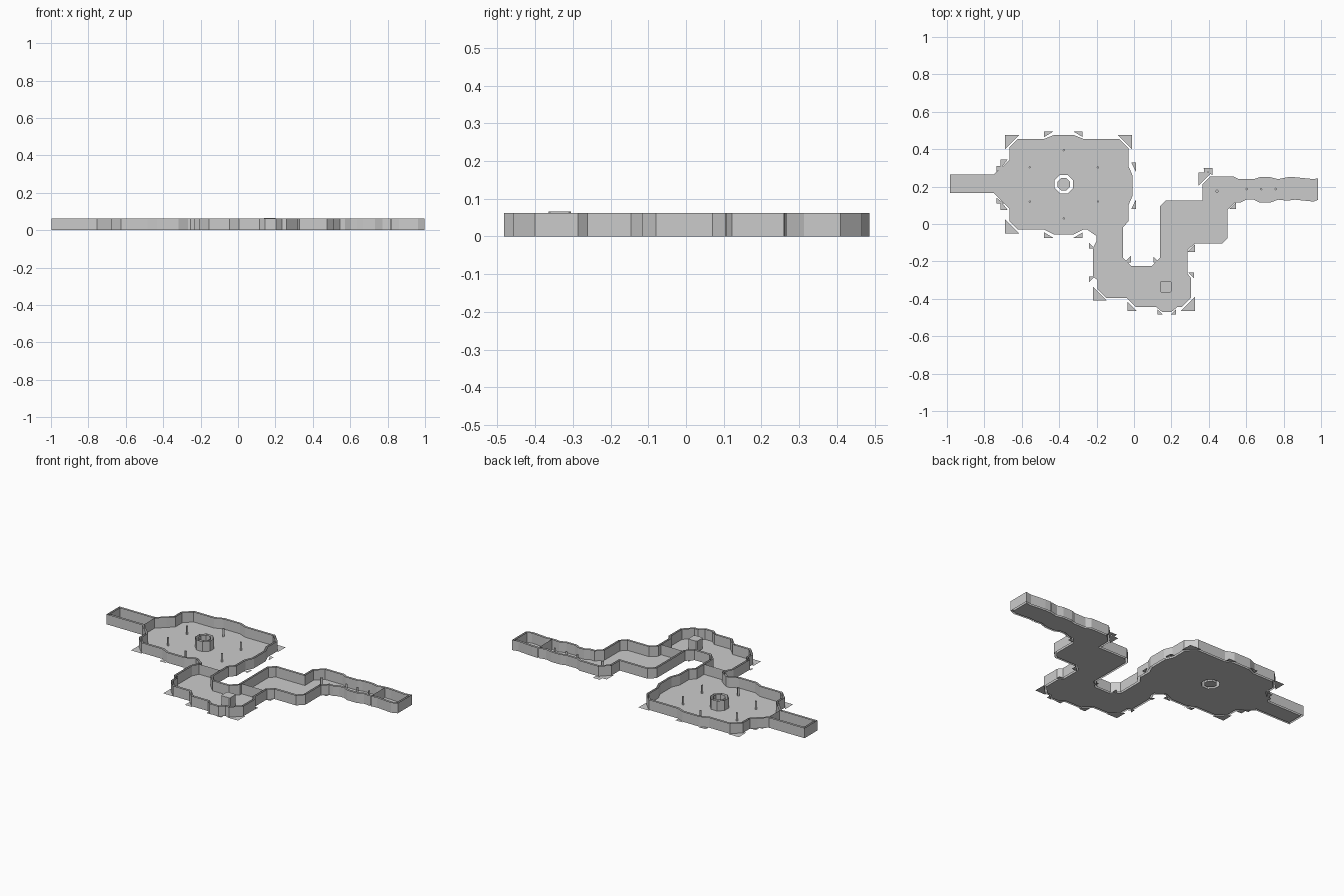
import bpy, bmesh, math
from mathutils import Vector

H = 0.062      # wall height
GAP = 0.012    # spacing between inner and outer wall skins


def make_object(name, bm):
    me = bpy.data.meshes.new(name)
    bm.to_mesh(me)
    bm.free()
    ob = bpy.data.objects.new(name, me)
    bpy.context.collection.objects.link(ob)
    return ob


def ribbon(bm, pts, closed=False, h=H):
    """Vertical strip standing on a plan path."""
    lo = [bm.verts.new((x, y, 0)) for x, y in pts]
    hi = [bm.verts.new((x, y, h)) for x, y in pts]
    n = len(pts)
    for i in range(n if closed else n - 1):
        j = (i + 1) % n
        bm.faces.new((lo[j], lo[i], hi[i], hi[j]))


def offset(pts, d):
    """Shift an open path to its right-hand (outer) side."""
    out = []
    for i, p in enumerate(pts):
        p = Vector(p)
        ns = []
        for a, b in ((i - 1, i), (i, i + 1)):
            if a >= 0 and b < len(pts):
                t = (Vector(pts[b]) - Vector(pts[a])).normalized()
                ns.append(Vector((t.y, -t.x)))
        n = (ns[0] + ns[-1]).normalized()
        out.append(tuple(p + n * d / max(0.5, n.dot(ns[0]))))
    return out


def ngon(cx, cy, r, n, rot):
    return [(cx + r * math.cos(rot + k * math.tau / n),
             cy + r * math.sin(rot + k * math.tau / n)) for k in range(n)]


def room(name, paths, hole=None):
    # floor, with an optional opening under a pillar
    bm = bmesh.new()
    for loop in [sum(paths, [])] + ([hole] if hole else []):
        vs = [bm.verts.new((x, y, 0)) for x, y in loop]
        for i in range(len(vs)):
            bm.edges.new((vs[i - 1], vs[i]))
    bmesh.ops.triangle_fill(bm, edges=bm.edges[:], use_beauty=True, normal=(0, 0, 1))
    make_object(name + "_floor", bm)
    # double-skinned walls
    bm = bmesh.new()
    for p in paths:
        ribbon(bm, p)
        ribbon(bm, offset(p, GAP))
    make_object(name + "_walls", bm)


# Wall paths run counter-clockwise; gaps between paths are doorways
octagon = ngon(-0.375, 0.213, 0.054, 8, math.pi / 8)
square = [(0.14, -0.36), (0.145, -0.365), (0.195, -0.365), (0.2, -0.36),
          (0.2, -0.31), (0.195, -0.305), (0.145, -0.305), (0.14, -0.31)]

room("west_corridor", [[(-.75, .265), (-.985, .265), (-.985, .165), (-.75, .165)]])
room("great_hall", [
    [(-.75, .165), (-.70, .115), (-.665, .08), (-.665, .015), (-.62, -.03), (-.48, -.03),
     (-.43, -.055), (-.32, -.055), (-.27, -.03), (-.25, -.03), (-.2, -.065), (-.2, -.09)],
    [(-.06, -.09), (-.06, -.02), (-.03, .015), (-.03, .10), (-.008, .15), (-.008, .26),
     (-.03, .31), (-.03, .405), (-.08, .455), (-.27, .455), (-.32, .475), (-.43, .475),
     (-.48, .455), (-.62, .455), (-.665, .41), (-.665, .345), (-.70, .31), (-.75, .265)]],
    octagon)
room("south_chamber", [
    [(-.2, -.09), (-.22, -.13), (-.22, -.28), (-.195, -.30), (-.195, -.35), (-.15, -.395),
     (-.04, -.395), (.01, -.445), (.12, -.445), (.15, -.47), (.2, -.47), (.23, -.445),
     (.255, -.445), (.305, -.395), (.305, -.29), (.285, -.265), (.285, -.165)],
    [(.14, -.165), (.14, -.18), (.095, -.225), (-.015, -.225), (-.06, -.18), (-.06, -.09)]])
room("east_passage", [
    [(.285, -.165), (.285, -.14), (.325, -.105), (.47, -.105), (.5, -.075), (.5, .075),
     (.54, .115), (.57, .115), (.60, .13), (.64, .13), (.67, .115), (.73, .115),
     (.77, .13), (.82, .125)],
    [(.82, .25), (.77, .24), (.73, .25), (.67, .25), (.64, .24), (.56, .24), (.53, .255),
     (.41, .255), (.365, .21), (.365, .125), (.17, .125), (.14, .095), (.14, -.165)]])
room("east_end", [[(.82, .125), (.86, .13), (.96, .12), (.985, .13), (.985, .245),
                   (.96, .24), (.86, .25), (.82, .25)]])

# Partitions across the doorways
bm = bmesh.new()
for a, b in (((-.75, .165), (-.75, .265)), ((-.2, -.09), (-.06, -.09)),
             ((.14, -.165), (.285, -.165)), ((.82, .125), (.82, .25))):
    ribbon(bm, [a, b])
make_object("doors", bm)

# Floor corners left outside the diagonal walls: corner x, y and two legs
corners = [
    (-.69, .475, .075, -.075), (-.01, .475, -.075, -.075), (-.69, -.05, .075, .075),
    (-.48, .495, .05, -.03), (-.275, .495, -.05, -.03),
    (-.48, -.075, .05, .03), (-.275, -.075, -.05, .03),
    (-.735, .31, .04, -.03), (-.715, .345, .04, -.05),
    (-.735, .11, .04, .03), (-.715, .075, .04, .05),
    (.01, .33, -.025, -.05), (.01, .08, -.025, .05),
    (-.24, -.13, .03, .03), (-.24, -.28, .03, -.03), (-.22, -.41, .075, .075),
    (-.035, -.465, .05, .05), (.125, -.485, .03, .03), (.225, -.485, -.03, .03),
    (.325, -.465, -.075, .075), (.32, -.26, -.03, -.03),
    (-.015, -.205, -.035, .035), (.105, -.205, .03, .03)]
corners2 = [(.345, .275, .07, -.07), (.42, .30, -.05, -.04), (.375, .30, .04, -.04),
            (.545, .08, -.035, .035), (.325, -.15, -.04, .04)]
bm = bmesh.new()
for x, y, dx, dy in corners + corners2:
    bm.faces.new([bm.verts.new(p) for p in ((x, y, 0), (x + dx, y, 0), (x, y + dy, 0))])
bmesh.ops.recalc_face_normals(bm, faces=bm.faces[:])
make_object("outer_floor_corners", bm)

# Octagonal pillar: two skins and an inner floor
bm = bmesh.new()
inner = ngon(-0.375, 0.213, 0.036, 8, math.pi / 8)
ribbon(bm, octagon[::-1], True)
ribbon(bm, inner, True)
bm.faces.new([bm.verts.new((x, y, 0)) for x, y in inner])
make_object("octagonal_pillar", bm)

# Square pillar
bm = bmesh.new()
ribbon(bm, square[::-1], True, 0.066)
bm.faces.new([bm.verts.new((x, y, 0.066)) for x, y in square])
make_object("square_pillar", bm)

# Slim posts
posts = [(-.375, .395), (-.557, .303), (-.193, .303), (-.557, .12), (-.193, .12),
         (-.375, .03), (.443, .175), (.603, .187), (.68, .187), (.758, .187)]
bm = bmesh.new()
for x, y in posts:
    loop = ngon(x, y, 0.011 if x == .443 else 0.007, 4, 0)
    ribbon(bm, loop[::-1], True, 0.05)
    bm.faces.new([bm.verts.new((u, v, 0.05)) for u, v in loop])
make_object("posts", bm)
